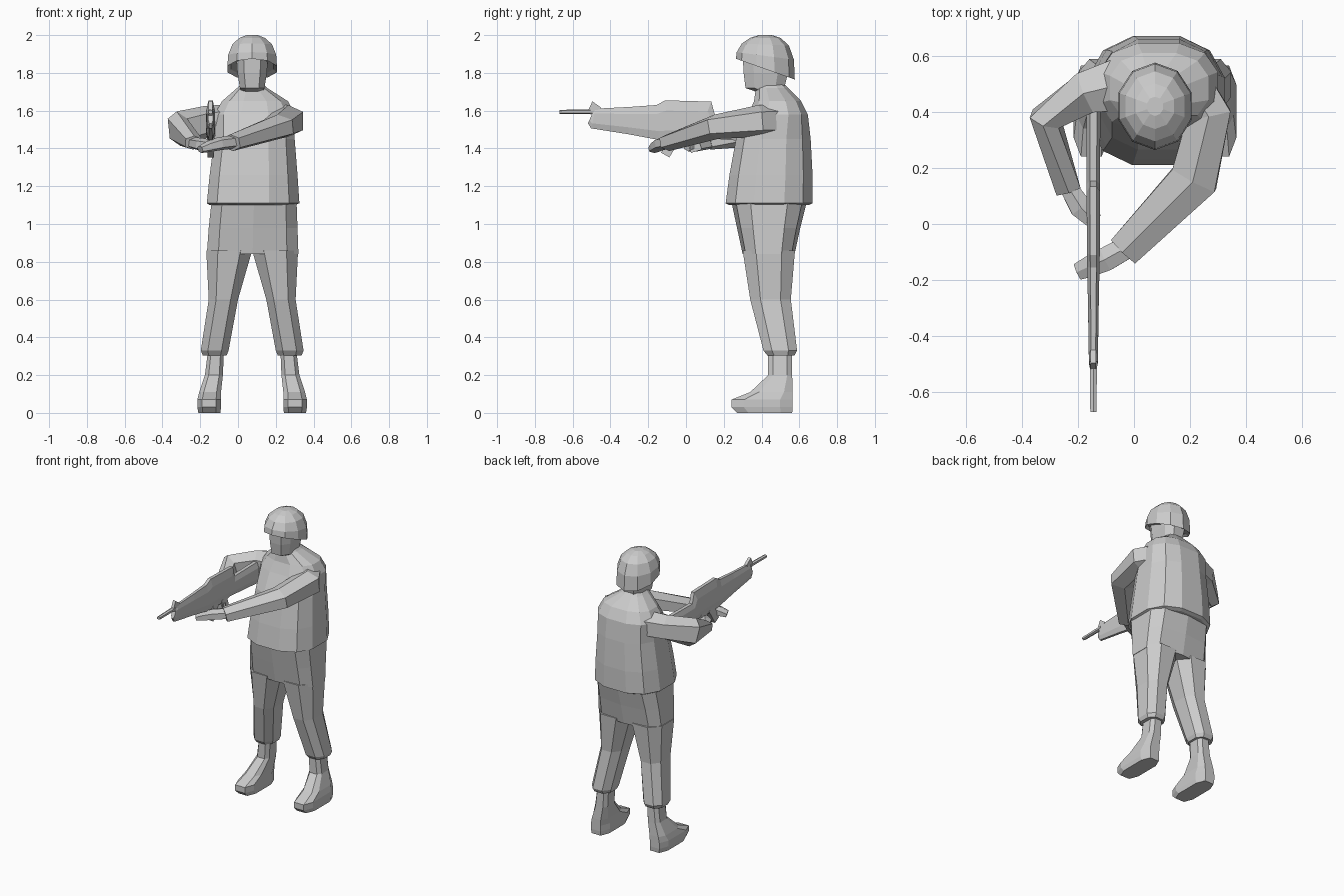
import bpy, bmesh, math
from mathutils import Vector

if "Cube" in bpy.data.objects:
    bpy.data.objects.remove(bpy.data.objects["Cube"])

grey = bpy.data.materials.new("plain grey")
grey.use_nodes = True
grey.diffuse_color = (0.6, 0.6, 0.6, 1)
grey.node_tree.nodes["Principled BSDF"].inputs["Base Color"].default_value = (0.6, 0.6, 0.6, 1)

CX = 0.075  # centre line of the body


def loft(name, rings):
    """Skin a list of equal-sized point rings and cap both ends."""
    bm = bmesh.new()
    loops = [[bm.verts.new(p) for p in ring] for ring in rings]
    n = len(loops[0])
    for a, b in zip(loops, loops[1:]):
        for i in range(n):
            j = (i + 1) % n
            bm.faces.new((a[i], a[j], b[j], b[i]))
    bm.faces.new(loops[0][::-1])
    bm.faces.new(loops[-1])
    bmesh.ops.recalc_face_normals(bm, faces=bm.faces)
    mesh = bpy.data.meshes.new(name)
    bm.to_mesh(mesh)
    bm.free()
    mesh.materials.append(grey)
    obj = bpy.data.objects.new(name, mesh)
    bpy.context.collection.objects.link(obj)
    return obj


def outline(n, power=0.8):
    """Unit outline with n sides, squarer for a lower power."""
    pts = []
    for i in range(n):
        a = 2 * math.pi * (i + 0.5) / n
        c, s = math.cos(a), math.sin(a)
        pts.append((math.copysign(abs(c) ** power, c), math.copysign(abs(s) ** power, s)))
    mx = max(p[0] for p in pts)
    my = max(p[1] for p in pts)
    return [(p[0] / mx, p[1] / my) for p in pts]


def stack(name, levels, n=8, power=0.8, side=1):
    """Loft level rings given as (z, x0, x1, y0, y1), x measured from the centre line."""
    rings = []
    for z, x0, x1, y0, y1 in levels:
        rings.append([Vector((CX + side * ((x0 + x1) + (x1 - x0) * u) / 2,
                              ((y0 + y1) + (y1 - y0) * v) / 2, z)) for u, v in outline(n, power)])
    return loft(name, rings)


def limb(name, stations, n=6):
    """Loft along a path of (x, y, z, width, height) stations."""
    pts = [Vector(s[:3]) for s in stations]
    rings = []
    for i, (p, s) in enumerate(zip(pts, stations)):
        before = (p - pts[max(i - 1, 0)]).normalized()
        after = (pts[min(i + 1, len(pts) - 1)] - p).normalized()
        t = (before + after).normalized()
        across = t.cross(Vector((0, 0, 1))).normalized()
        up = across.cross(t)
        rings.append([p + across * u * s[3] / 2 + up * v * s[4] / 2 for u, v in outline(n)])
    return loft(name, rings)


# Jacket with sloping shoulders and a collar
stack("jacket", [
    (1.10, -.225, .225, .23, .65),
    (1.11, -.24, .25, .21, .67),
    (1.26, -.225, .24, .23, .67),
    (1.45, -.20, .225, .265, .66),
    (1.58, -.20, .225, .33, .645),
    (1.65, -.16, .19, .36, .61),
    (1.72, -.08, .08, .37, .54),
    (1.74, -.06, .06, .38, .52)], n=12)

# Trousers: hips plus two mirrored legs
stack("trouser_hips", [
    (1.12, -.215, .235, .24, .64),
    (0.98, -.23, .24, .27, .605),
    (0.84, -.24, .245, .30, .575)], n=10, power=0.6)
for side, label in ((1, "left"), (-1, "right")):
    stack(label + "_trouser_leg", [
        (0.86, .0, .243, .30, .577),
        (0.60, .075, .23, .34, .555),
        (0.33, .125, .272, .41, .588),
        (0.305, .135, .262, .43, .575)], side=side)
    stack(label + "_boot", [
        (0.0, .168, .285, .27, .562),
        (0.03, .165, .29, .24, .565),
        (0.07, .165, .29, .24, .565),
        (0.11, .165, .28, .34, .565),
        (0.20, .155, .25, .435, .562),
        (0.32, .15, .235, .435, .56)], side=side, power=0.6)

# Head
stack("head", [
    (1.69, -.055, .055, .40, .52),
    (1.72, -.065, .065, .315, .52),
    (1.80, -.078, .078, .305, .54),
    (1.90, -.085, .085, .30, .54)], power=0.7)

# Helmet: rim rises toward the front, dome flattens at the top
dome = []
for scale, z, tilt in ((.86, 1.835, .05), (1, 1.82, .055), (.97, 1.89, .02),
                       (.80, 1.95, .005), (.52, 1.985, 0), (.22, 2.0, 0)):
    dome.append([Vector((CX + .131 * scale * u, .42 + .156 * scale * v, z - tilt * v))
                 for u, v in outline(10, 1)])
loft("helmet", dome)

# Left arm reaching across to hold the rifle
limb("left_sleeve", [
    (.18, .52, 1.55, .16, .17),
    (.265, .39, 1.545, .16, .17),
    (.215, .16, 1.515, .17, .13),
    (-.035, -.095, 1.43, .12, .09)])
limb("left_hand", [
    (-.02, -.08, 1.435, .08, .07),
    (-.10, -.125, 1.425, .085, .07),
    (-.155, -.15, 1.41, .075, .06),
    (-.20, -.17, 1.395, .06, .04)])

# Right arm folded with the elbow out
limb("right_sleeve", [
    (-.04, .50, 1.55, .19, .17),
    (-.17, .47, 1.54, .15, .17),
    (-.315, .375, 1.505, .11, .19),
    (-.235, .12, 1.43, .09, .075)])
limb("right_hand", [
    (-.24, .14, 1.43, .06, .06),
    (-.19, .06, 1.42, .08, .07),
    (-.14, .01, 1.415, .06, .06)])


# Rifle, lofted front to back from (y, bottom, top, width)
def rifle_part(name, sections, n=8):
    limb(name, [(-.145, y, (lo + hi) / 2, w, hi - lo) for y, lo, hi, w in sections], n)


rifle_part("rifle_barrel", [(-.67, 1.582, 1.604, .022), (-.49, 1.582, 1.608, .026)], 6)
rifle_part("rifle_front_sight", [(-.51, 1.57, 1.60, .02), (-.49, 1.56, 1.65, .02),
                                 (-.465, 1.56, 1.62, .02)], 4)
rifle_part("rifle_body", [
    (-.505, 1.53, 1.60, .026),
    (-.49, 1.505, 1.612, .032),
    (-.30, 1.475, 1.62, .038),
    (-.15, 1.445, 1.63, .044),
    (-.10, 1.44, 1.655, .046),
    (.095, 1.435, 1.655, .048),
    (.13, 1.45, 1.58, .048),
    (.43, 1.43, 1.58, .05),
    (.44, 1.44, 1.57, .045)])
limb("rifle_magazine", [(-.145, -.05, 1.47, .035, .06), (-.145, -.11, 1.365, .035, .05)], 4)
limb("rifle_grip", [(-.145, .03, 1.47, .035, .06), (-.145, .055, 1.385, .035, .06)], 4)
